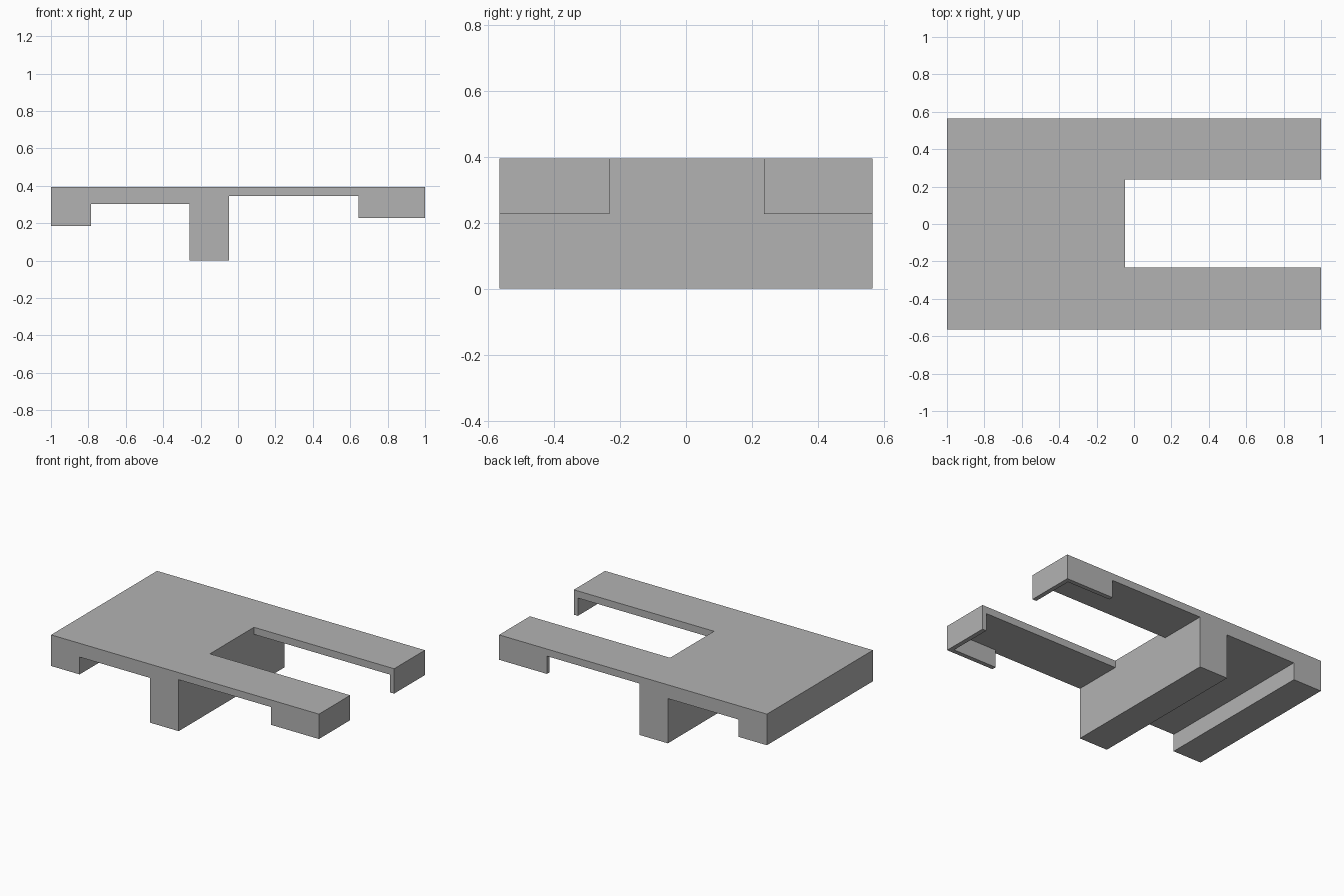
import bpy
import bmesh

cube = bpy.data.objects.get("Cube")
if cube:
    bpy.data.objects.remove(cube, do_unlink=True)

HALF_WIDTH = 0.565
TOP = 0.395

grey = bpy.data.materials.new("plain grey")
grey.use_nodes = True
colour = (0.45, 0.45, 0.45, 1)
grey.diffuse_color = colour
grey.node_tree.nodes["Principled BSDF"].inputs["Base Color"].default_value = colour


def extrude_profile(name, profile, y0, y1):
    """Solid made by pulling an (x, z) outline along y."""
    bm = bmesh.new()
    face = bm.faces.new([bm.verts.new((x, y0, z)) for x, z in profile])
    pulled = bmesh.ops.extrude_face_region(bm, geom=[face])["geom"]
    for v in pulled:
        if isinstance(v, bmesh.types.BMVert):
            v.co.y = y1
    bmesh.ops.recalc_face_normals(bm, faces=bm.faces)
    mesh = bpy.data.meshes.new(name)
    bm.to_mesh(mesh)
    bm.free()
    mesh.materials.append(grey)
    obj = bpy.data.objects.new(name, mesh)
    bpy.context.collection.objects.link(obj)
    return obj


def cut_box(target, x0, x1, y0, y1, z0, z1):
    """Subtract a box and discard the cutter."""
    box = [(x0, z0), (x1, z0), (x1, z1), (x0, z1)]
    cutter = extrude_profile("cutter", box, y0, y1)
    cutter.hide_render = True
    mod = target.modifiers.new("cut", "BOOLEAN")
    mod.operation = "DIFFERENCE"
    mod.solver = "EXACT"
    mod.object = cutter
    bpy.context.view_layer.objects.active = target
    bpy.ops.object.modifier_apply(modifier=mod.name)
    bpy.data.objects.remove(cutter, do_unlink=True)


# Slab with its end lip, deep cross rib and lowered prong tips
outline = [
    (-1, TOP), (-1, 0.185), (-0.787, 0.185), (-0.787, 0.302),
    (-0.26, 0.302), (-0.26, 0), (-0.047, 0), (-0.047, 0.347),
    (0.643, 0.347), (0.643, 0.227), (1, 0.227), (1, TOP),
]
bracket = extrude_profile("forked_bracket", outline, -HALF_WIDTH, HALF_WIDTH)

# Hollow the prong tips, leaving thin end and outer walls
WALL = 0.03
inner = HALF_WIDTH - WALL
cut_box(bracket, 0.5, 1 - WALL, -inner, inner, 0.1, 0.347)

# Slot that separates the two prongs
cut_box(bracket, -0.047, 1.2, -0.232, 0.237, 0.1, 0.6)
